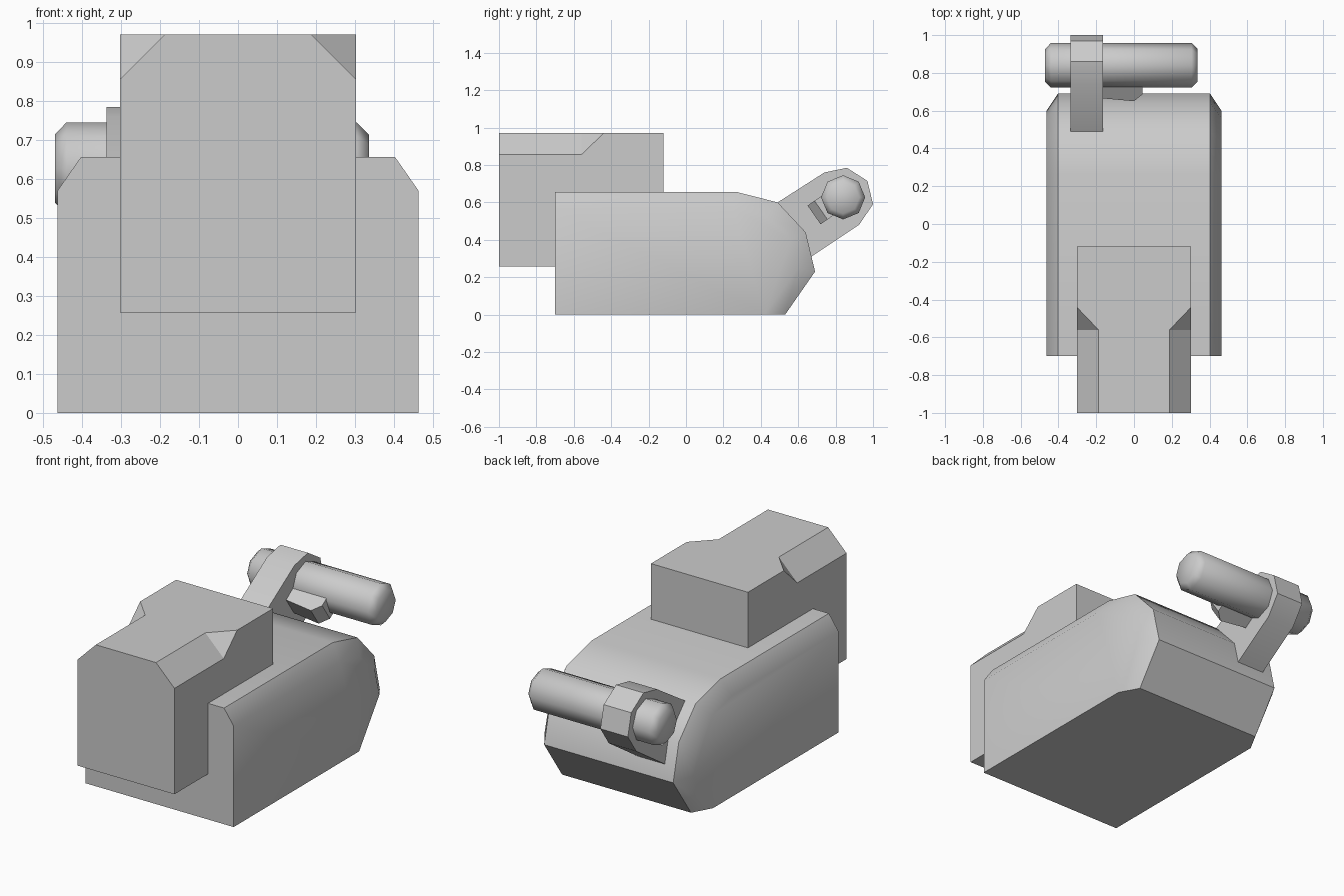
import bpy, bmesh, math

if "Cube" in bpy.data.objects:
    bpy.data.objects.remove(bpy.data.objects["Cube"])


def make(name, verts, faces, smooth=None):
    me = bpy.data.meshes.new(name)
    me.from_pydata(verts, [], faces)
    bm = bmesh.new()
    bm.from_mesh(me)
    bmesh.ops.recalc_face_normals(bm, faces=bm.faces)
    bm.to_mesh(me)
    bm.free()
    ob = bpy.data.objects.new(name, me)
    bpy.context.collection.objects.link(ob)
    if smooth:
        bpy.ops.object.select_all(action='DESELECT')
        ob.select_set(True)
        bpy.context.view_layer.objects.active = ob
        bpy.ops.object.shade_smooth_by_angle(angle=math.radians(smooth))
    return ob


def loft(name, rings, smooth=None):
    """Skin a list of equal-length 3D rings and cap both ends."""
    n = len(rings[0])
    verts = [p for r in rings for p in r]
    faces = [tuple(range(n)), tuple(range(len(verts) - n, len(verts)))]
    for k in range(len(rings) - 1):
        for i in range(n):
            j = (i + 1) % n
            faces.append((k*n + i, k*n + j, k*n + n + j, k*n + n + i))
    return make(name, verts, faces, smooth)


def at_x(x, profile):
    return [(x, y, z) for y, z in profile]


# Main body: side profile with inset outer faces
full = [(-.7, 0), (.53, 0), (.69, .23), (.64, .44), (.49, .6), (.27, .656), (-.7, .656)]
inset = [(-.7, 0), (.42, 0), (.6, .25), (.56, .4), (.43, .525), (.25, .57), (-.7, .57)]
loft("main_body", [at_x(-.463, inset), at_x(-.403, full),
                   at_x(.403, full), at_x(.463, inset)], 35)

# Raised front block with clipped upper corners, mirrored half
W, F, M, B, LO, HI = .303, -1, -.56, -.12, .257, .97
half = [(0, F, LO), (W, F, LO), (W, F, .855), (.188, F, HI), (0, F, HI),
        (.188, M, HI), (W, M, .855), (W, -.44, HI), (W, B, HI), (0, B, HI),
        (W, B, LO), (0, B, LO)]
block = make("front_block", half,
             [(0, 1, 2, 3, 4), (2, 6, 5, 3), (5, 6, 7), (4, 3, 5, 7, 8, 9),
              (1, 10, 8, 7, 6, 2), (10, 11, 9, 8), (0, 11, 10, 1)])
# orient the open half outward before mirroring
if max(block.data.polygons, key=lambda p: p.center.x).normal.x < 0:
    block.data.flip_normals()
block.modifiers.new("Mirror", 'MIRROR')

# Rear arm
arm = [(.44, .568), (.74, .76), (.86, .785), (.97, .715), (1, .59), (.925, .48), (.62, .277)]
loft("rear_arm", [at_x(-.337, arm), at_x(-.165, arm)], 30)


# Octagonal tube with chamfered ends
def octagon(x, r):
    return [(x, .84 + r*math.cos(i*math.pi/4), .627 + r*math.sin(i*math.pi/4))
            for i in range(8)]


loft("cross_tube", [octagon(-.47, .087), octagon(-.44, .118),
                    octagon(.305, .118), octagon(.336, .087)], 50)

# Small tapered peg under the tube, tilted with the arm
peg = [(-.18, .02), (0, 0), (.045, .045), (.045, .12), (-.18, .12)]
loft("side_peg", [[(x, .65 + .82*d + .57*s, .583 + .57*d - .82*s) for x, d in peg]
                  for s in (0, .122)])
